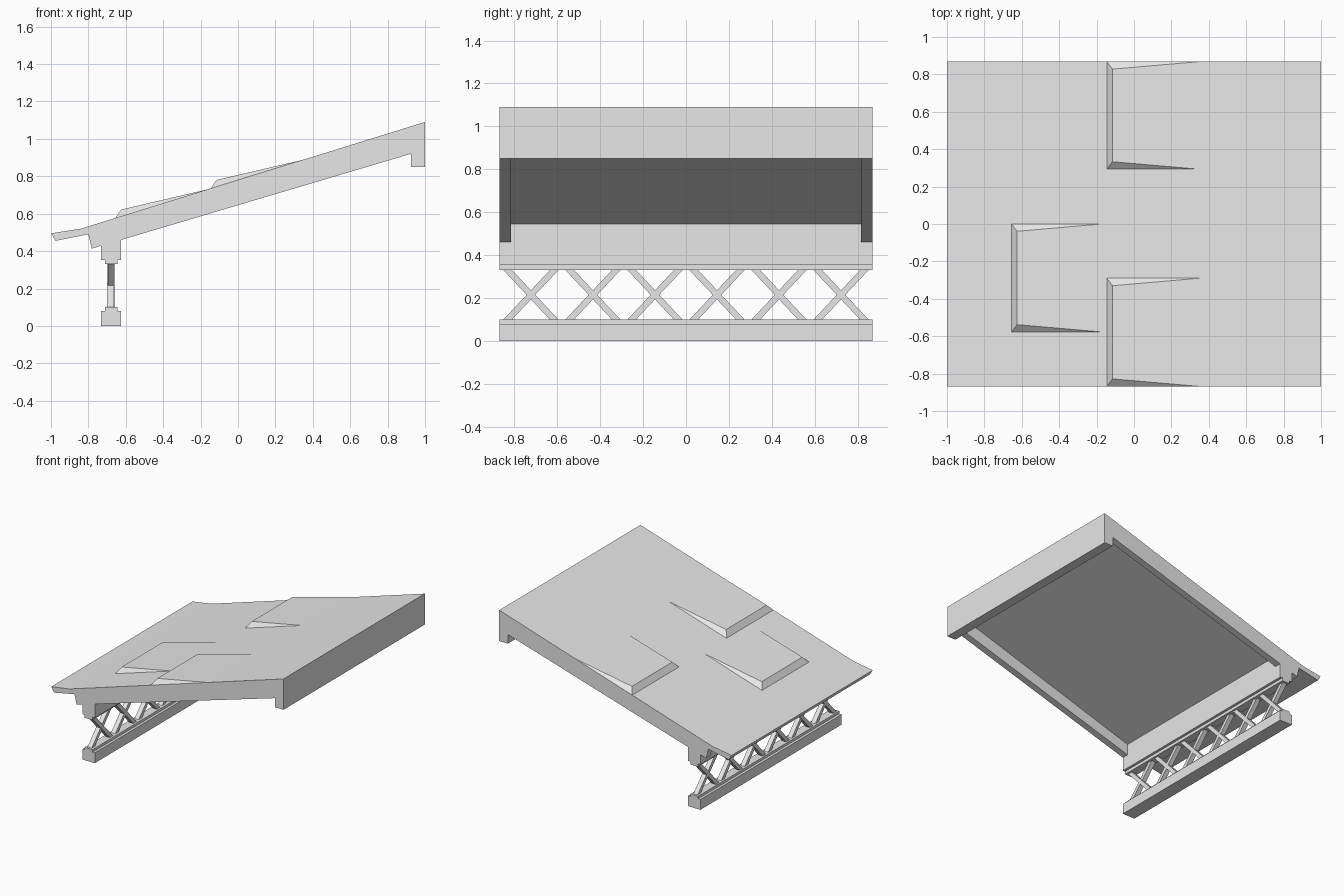
import bpy
import bmesh
from math import hypot

cube = bpy.data.objects.get("Cube")
if cube:
    bpy.data.objects.remove(cube, do_unlink=True)

mat = bpy.data.materials.new("light grey")
mat.use_nodes = True
GREY = (0.8, 0.8, 0.8, 1)
mat.diffuse_color = GREY
mat.node_tree.nodes["Principled BSDF"].inputs["Base Color"].default_value = GREY

HALF = 0.868           # half the roof width
INNER = 0.816          # inside face of the side rails
SLOPE = 0.31


def roof_top(x):
    return 0.52 + SLOPE * (x + 0.84)


def roof_under(x):
    return 0.49 + SLOPE * (x + 0.8)


def rail_under(x):
    return 0.46 + 0.297 * (x + 0.625)


def build(name, verts, faces):
    bm = bmesh.new()
    vs = [bm.verts.new(v) for v in verts]
    for f in faces:
        bm.faces.new([vs[i] for i in f])
    bmesh.ops.recalc_face_normals(bm, faces=bm.faces)
    mesh = bpy.data.meshes.new(name)
    bm.to_mesh(mesh)
    bm.free()
    mesh.materials.append(mat)
    obj = bpy.data.objects.new(name, mesh)
    bpy.context.collection.objects.link(obj)
    return obj


def prism(name, a, b):
    """Solid between two matching outlines."""
    n = len(a)
    sides = [(i, (i + 1) % n, n + (i + 1) % n, n + i) for i in range(n)]
    return build(name, a + b, sides + [tuple(range(n)), tuple(range(n, 2 * n))])


def extrude(name, profile, y0, y1):
    """Side profile in x and z, extruded along y."""
    return prism(name, [(x, y0, z) for x, z in profile],
                 [(x, y1, z) for x, z in profile])


# Roof slab with the flared eave
extrude("roof_slab", [(-1, 0.495), (-0.84, 0.52), (1, roof_top(1)),
                      (1, roof_under(1)), (-0.8, 0.49), (-0.975, 0.455)], -HALF, HALF)

# Header along the high edge
extrude("high_edge_beam", [(0.925, 0.85), (1, 0.85), (1, roof_under(1)),
                           (0.925, roof_under(0.925))], -HALF, HALF)

# Rails under both sides of the slab
rail = [(-0.8, roof_under(-0.8)), (-0.782, rail_under(-0.782)),
        (0.925, rail_under(0.925)), (0.925, roof_under(0.925))]
for side, s in (("left", 1), ("right", -1)):
    extrude("side_rail_" + side, rail, *sorted((s * INNER, s * HALF)))

# Beam above the truss: full width below the rails, infill between them
BX0, BX1 = -0.732, -0.625
NX0, NX1 = -0.712, -0.645
extrude("eave_beam", [(NX0, 0.33), (NX1, 0.33), (NX1, 0.353), (BX1, 0.353),
                      (BX1, rail_under(BX1)), (BX0, rail_under(BX0)),
                      (BX0, 0.353), (NX0, 0.353)], -HALF, HALF)
extrude("eave_beam_infill", [(BX0, rail_under(BX0)), (BX1, rail_under(BX1)),
                             (BX1, roof_under(BX1)), (BX0, roof_under(BX0))], -INNER, INNER)

# Stepped sill under the truss
extrude("sill", [(BX0, 0), (BX1, 0), (BX1, 0.08), (NX1, 0.08), (NX1, 0.1),
                 (NX0, 0.1), (NX0, 0.08), (BX0, 0.08)], -HALF, HALF)

# Crossed braces between sill and beam
Z0, Z1, RUN, W = 0.1, 0.33, 0.108, 0.02
for i in range(6):
    yc = (i - 2.5) * 0.289
    for tag, s, x0, x1 in (("a", 1, -0.7, -0.664), ("b", -1, -0.696, -0.66)):
        outline = [(yc - s * RUN - W, Z0), (yc - s * RUN + W, Z0),
                   (yc + s * RUN + W, Z1), (yc + s * RUN - W, Z1)]
        prism(f"brace_{i + 1}{tag}", [(x0, y, z) for y, z in outline],
              [(x1, y, z) for y, z in outline])

# Raised wedge panels that taper back into the roof
for name, x0, y0, y1 in (("wedge_back", -0.145, 0.293, HALF),
                         ("wedge_front", -0.145, -HALF, -0.29),
                         ("wedge_low", -0.655, -0.578, 0.001)):
    x1, lip = x0 + 0.493, 0.04
    zt = roof_top(x0) + 0.045
    build(name,
          [(x0, y0, roof_top(x0)), (x0, y1, roof_top(x0)),
           (x0 + 0.03, y0 + lip, zt), (x0 + 0.03, y1 - lip, zt),
           (x1, y0, roof_top(x1)), (x1, y1, roof_top(x1))],
          [(0, 2, 3, 1), (2, 4, 5, 3), (0, 4, 2), (1, 3, 5), (0, 1, 5, 4)])
